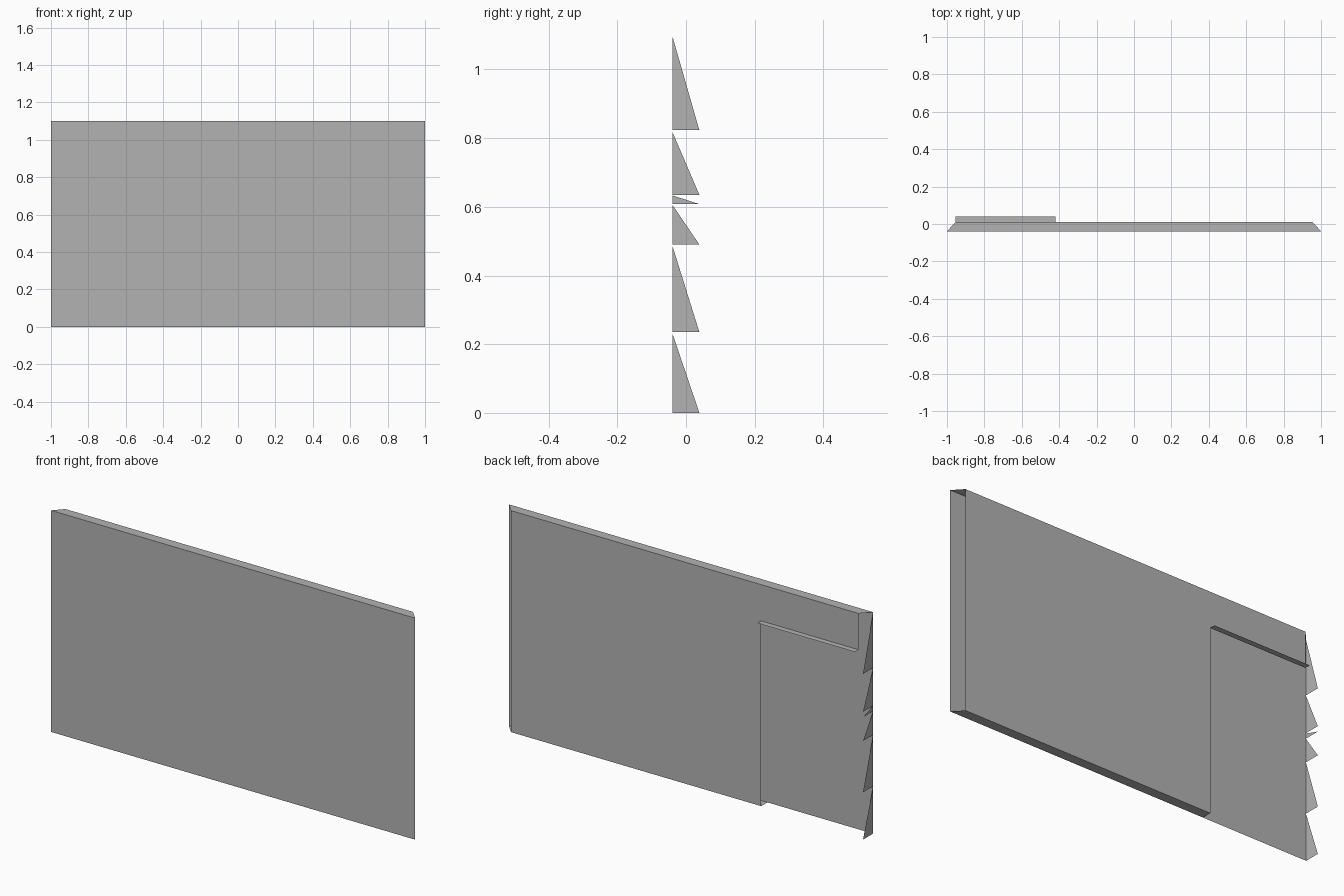
import bpy

if "Cube" in bpy.data.objects:
    bpy.data.objects.remove(bpy.data.objects["Cube"])

grey = bpy.data.materials.new("plain_grey")
grey.diffuse_color = (0.45, 0.45, 0.45, 1)
grey.use_nodes = True
grey.node_tree.nodes["Principled BSDF"].inputs["Base Color"].default_value = grey.diffuse_color

FRONT, BACK, LIP = -0.039, 0.01, 0.039   # depths
W, IN, CUT = 1.0, 0.955, -0.42           # half width, inner half width, opening edge
H, SHELF = 1.1, 0.92                     # total height, opening height


def sheet(name, polygons):
    """Thin sheet made from flat polygons."""
    verts, faces = [], []
    for poly in polygons:
        faces.append(range(len(verts), len(verts) + len(poly)))
        verts += poly
    mesh = bpy.data.meshes.new(name)
    mesh.from_pydata(verts, [], [list(f) for f in faces])
    mesh.materials.append(grey)
    obj = bpy.data.objects.new(name, mesh)
    bpy.context.collection.objects.link(obj)
    return obj


# Full front panel
sheet("front_panel", [[(-W, FRONT, 0), (W, FRONT, 0), (W, FRONT, H), (-W, FRONT, H)]])

# Back panel with a rectangular opening in its lower corner
sheet("back_panel", [[(IN, BACK, 0), (CUT, BACK, 0), (CUT, BACK, SHELF),
                      (-IN, BACK, SHELF), (-IN, BACK, H), (IN, BACK, H)]])

# Mitred top flange, and bottom flange that stops at the opening
sheet("top_flange", [[(-W, FRONT, H), (W, FRONT, H), (IN, BACK, H), (-IN, BACK, H)]])
sheet("bottom_flange", [[(CUT, FRONT, 0), (CUT, BACK, 0), (IN, BACK, 0), (W, FRONT, 0)]])

# Narrow lip above the opening
sheet("opening_lip", [[(-IN, BACK, SHELF), (CUT, BACK, SHELF),
                       (CUT, LIP, SHELF), (-IN, LIP, SHELF)]])

# Row of triangular teeth along one side edge
spans = [(1.095, 0.823), (0.817, 0.635), (0.633, 0.608),
         (0.605, 0.49), (0.485, 0.235), (0.23, 0.0)]
sheet("side_teeth", [[(-W, FRONT, top), (-W, FRONT, low), (-W, LIP, low)]
                     for top, low in spans])
